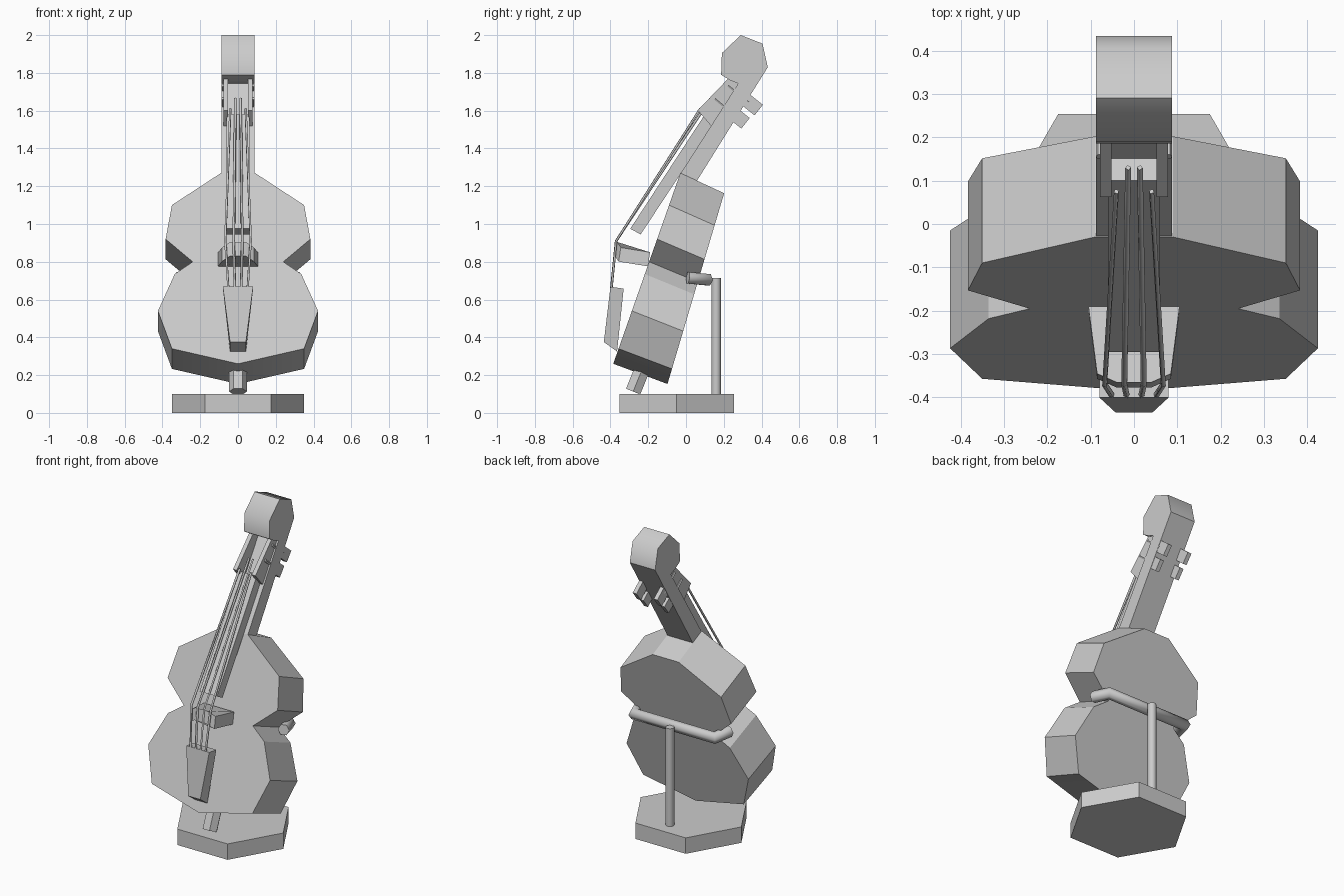
import bpy, bmesh, math
from mathutils import Vector

if "Cube" in bpy.data.objects:
    bpy.data.objects.remove(bpy.data.objects["Cube"])


def loft(name, a, b, angle=30):
    """Solid between two matching rings of points."""
    bm = bmesh.new()
    va = [bm.verts.new(p) for p in a]
    vb = [bm.verts.new(p) for p in b]
    bm.faces.new(va)
    bm.faces.new(vb[::-1])
    n = len(va)
    for i in range(n):
        j = (i + 1) % n
        bm.faces.new((va[j], va[i], vb[i], vb[j]))
    bmesh.ops.recalc_face_normals(bm, faces=bm.faces)
    me = bpy.data.meshes.new(name)
    bm.to_mesh(me)
    bm.free()
    ob = bpy.data.objects.new(name, me)
    bpy.context.collection.objects.link(ob)
    bpy.ops.object.select_all(action='DESELECT')
    ob.select_set(True)
    bpy.context.view_layer.objects.active = ob
    bpy.ops.object.shade_smooth_by_angle(angle=math.radians(angle))
    return ob


def slab(name, profile, x0, x1, angle=30):
    """Side profile (y, z) extruded across x."""
    return loft(name, [(x0, y, z) for y, z in profile],
                [(x1, y, z) for y, z in profile], angle)


def rod(name, p, q, r, sides, angle=30):
    """Cylinder between two points."""
    p, q = Vector(p), Vector(q)
    rot = (q - p).to_track_quat('Z', 'Y')
    ring = [rot @ Vector((r * math.cos(2 * math.pi * i / sides),
                          r * math.sin(2 * math.pi * i / sides), 0)) for i in range(sides)]
    return loft(name, [p + v for v in ring], [q + v for v in ring], angle)


def tube(name, pts, r, res=0):
    """Round bar along a path."""
    cu = bpy.data.curves.new(name, 'CURVE')
    cu.dimensions = '3D'
    cu.bevel_depth = r
    cu.bevel_resolution = res
    cu.use_fill_caps = True
    sp = cu.splines.new('POLY')
    sp.points.add(len(pts) - 1)
    for pt, co in zip(sp.points, pts):
        pt.co = (*co, 1)
    ob = bpy.data.objects.new(name, cu)
    bpy.context.collection.objects.link(ob)
    return ob


# body: half outline (x, z) on the tilted front, pushed back to a thinner top
half = [(.09, 1.27), (.35, 1.10), (.383, .92), (.24, .80), (.335, .735),
        (.424, .54), (.35, .34)]
outline = half + [(0, .26)] + [(-x, z) for x, z in reversed(half)]
front, back = [], []
for x, z in outline:
    t = (z - .26) / 1.01
    y = -.385 + .355 * t
    front.append((x, y, z))
    back.append((x, y + .287 - .055 * t, z - .107))
loft("body", front, back)

# neck, scroll and fingerboard
slab("neck", [(-.03, 1.265), (.04, 1.2), (.433, 1.83), (.29, 1.765)], -.088, .088)
slab("scroll", [(.29, 2.0), (.405, 1.955), (.433, 1.83), (.30, 1.735),
                (.235, 1.76), (.186, 1.79), (.19, 1.905)], -.088, .088, 60)
slab("fingerboard", [(-.295, .975), (-.24, .945), (.155, 1.545), (.1, 1.58)], -.06, .06)

# pegbox cheeks and pegs, mirrored
for side, s in (("left", -1), ("right", 1)):
    slab("pegbox_cheek_" + side, [(.062, 1.602), (.24, 1.787), (.325, 1.70), (.137, 1.515)],
         s * .052, s * .078)
    for i, (y, z) in enumerate([(.155, 1.665), (.225, 1.735)]):
        rod(f"peg_shaft_{side}_{i}", (s * .078, y, z), (s * .078, y + .11, z - .09), .01, 6)
        c = (y + .12, z - .1)
        u, v = (.04, -.032), (.022, .028)
        slab(f"peg_head_{side}_{i}", [(c[0] + a * u[0] + b * v[0], c[1] + a * u[1] + b * v[1])
                                      for a, b in ((-1, -1), (1, -1), (1, 1), (-1, 1))],
             s * .06, s * .086)

# bridge: arched wedge standing out from the body
tip = [(-.105, -.19, .85), (-.085, -.345, .875), (-.04, -.365, .905), (.04, -.365, .905),
       (.085, -.345, .875), (.105, -.19, .85)]
loft("bridge", tip, [(x, y - .012, z - .074) for x, y, z in tip])

# tailpiece tapering downwards
loft("tailpiece",
     [(-.08, -.40, .668), (.08, -.40, .668), (.042, -.435, .375), (-.042, -.435, .375)],
     [(-.08, -.33, .658), (.08, -.33, .658), (.042, -.365, .325), (-.042, -.365, .325)])

# strings from tailpiece over the bridge to the pegbox
for i, k in enumerate((-1.5, -.5, .5, 1.5)):
    end = (.075, 1.61) if abs(k) > 1 else (.13, 1.665)
    tube(f"string_{i}", [(k * .034, -.395, .66), (k * .045, -.37, .91),
                         (k * .027, *end)], .007)

# endpin
rod("endpin", (0, -.22, .26), (0, -.28, .113), .047, 6)

# stand: hexagonal base, post and cradle
rod("stand_base", (0, -.05, 0), (0, -.05, .1), .35, 6).data.update()
rod("stand_post", (0, .16, .09), (0, .16, .715), .025, 12, 60)
tube("stand_cradle", [(-.31, .01, .715), (-.28, .115, .705), (.28, .115, .705),
                      (.31, .01, .715)], .035, 1)
